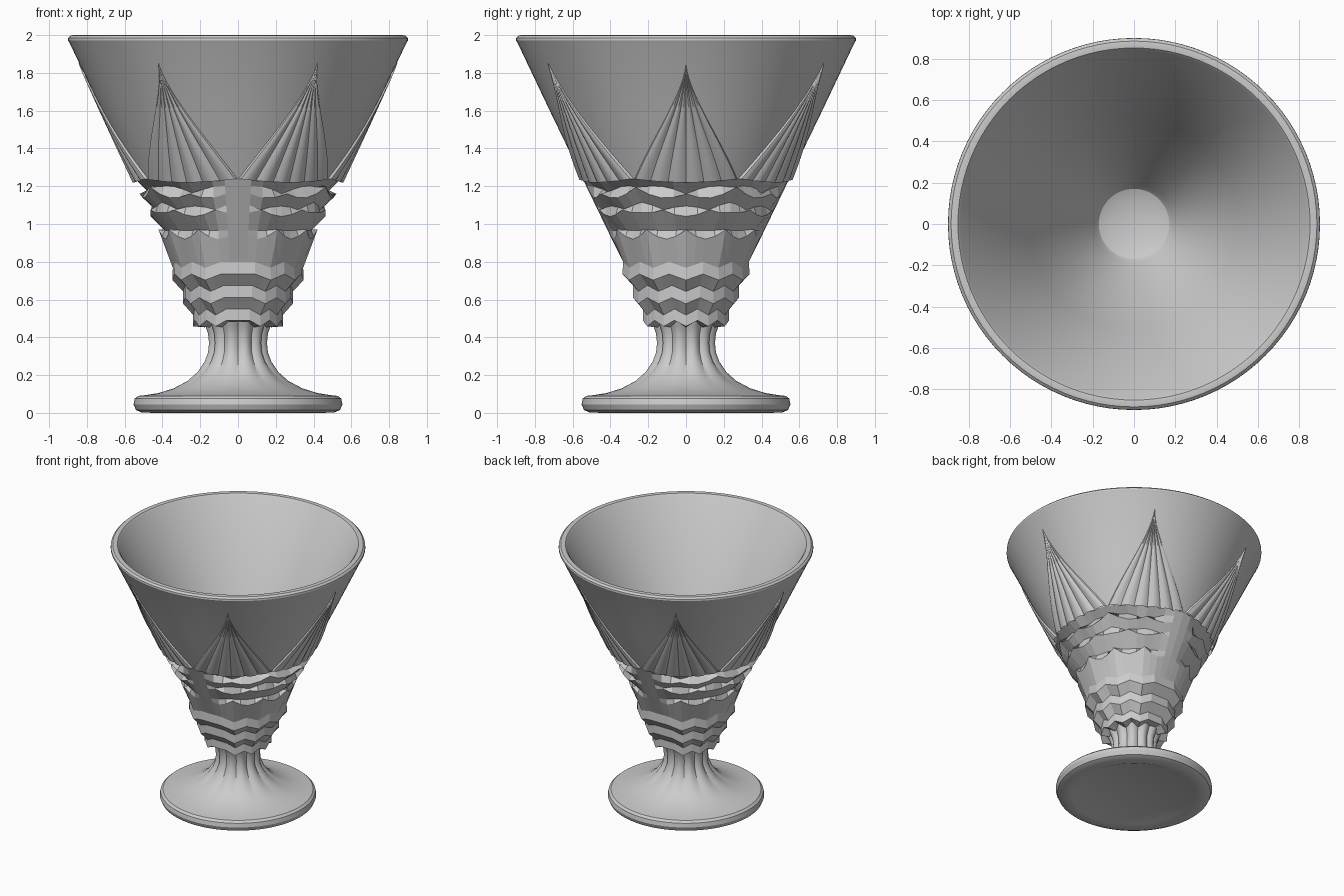
import bpy, bmesh
from math import sin, cos, pi, radians, degrees

if "Cube" in bpy.data.objects:
    bpy.data.objects.remove(bpy.data.objects["Cube"])


def cone(z):
    """Outer radius of the conical bowl at height z."""
    return 0.90 - 0.483 * (1.97 - z)


def skin(name, nu, nv, fn, closed=True, angle=25):
    """Grid surface: fn(i, j) gives a point; closed wraps around in i."""
    bm = bmesh.new()
    cols = nu if closed else nu + 1
    v = [[bm.verts.new(fn(i, j)) for j in range(nv)] for i in range(cols)]
    for i in range(nu):
        a, b = v[i], v[(i + 1) % cols]
        for j in range(nv - 1):
            bm.faces.new((a[j], b[j], b[j + 1], a[j + 1]))
    bmesh.ops.remove_doubles(bm, verts=bm.verts, dist=1e-5)
    me = bpy.data.meshes.new(name)
    bm.to_mesh(me)
    bm.free()
    ob = bpy.data.objects.new(name, me)
    bpy.context.collection.objects.link(ob)
    if angle:
        bpy.context.view_layer.objects.active = ob
        ob.select_set(True)
        bpy.ops.object.shade_smooth_by_angle(angle=radians(angle))
        ob.select_set(False)
    return ob


def polar(r, th, z):
    return (r * cos(th), r * sin(th), z)


# Bowl: smooth outer cone, rounded rim, inside wall and rounded well
bowl = [(cone(1.24), 1.24), (cone(1.6), 1.6), (0.89, 1.955), (0.90, 1.972),
        (0.899, 1.985), (0.885, 1.998), (0.87, 2.0), (0.852, 1.998),
        (0.84, 1.985), (0.51, 1.32), (0.19, 0.66), (0.17, 0.635),
        (0.12, 0.615), (0, 0.605)]
skin("bowl", 96, len(bowl),
     lambda i, j: polar(bowl[j][0], 2 * pi * i / 96, bowl[j][1]))

# Foot and fluted stem
foot = [(0, 0.008), (0.42, 0.008), (0.44, 0), (0.51, 0.002), (0.54, 0.015),
        (0.553, 0.045), (0.547, 0.075), (0.53, 0.09), (0.49, 0.094),
        (0.42, 0.105), (0.34, 0.13), (0.27, 0.17), (0.22, 0.215),
        (0.182, 0.27), (0.163, 0.32), (0.158, 0.37), (0.163, 0.42),
        (0.178, 0.46), (0.19, 0.485)]


def foot_point(i, j):
    r, z = foot[j]
    th = 2 * pi * i / 96
    fade = min(1, max(0, (z - 0.14) / 0.16))
    return polar(r * (1 - 0.11 * fade * (1 - abs(sin(6 * th)))), th, z)


skin("foot_and_stem", 96, len(foot), foot_point)

# Faceted lower bowl: stepped zigzag bands, then a net of lens-shaped facets
zig = [(0.485, 0.175), (0.49, 0.237), (0.55, 0.237), (0.61, 0.29),
       (0.675, 0.29), (0.735, 0.348), (0.80, 0.345)]
# centre height, bulge in height, radial offset, node phase, lift at valleys
net = [(0.97, -0.05, 0.004, 0, 0), (0.97, -0.005, -0.025, 0, 0),
       (1.07, -0.03, 0.012, 15, 0.02), (1.07, 0.025, -0.02, 15, 0.02),
       (1.16, -0.03, 0.012, 0, 0.035), (1.16, 0.03, -0.045, 0, 0.035),
       (1.24, 0, 0, 0, 0)]


def zig_key(k, j):
    z, r = zig[j]
    return polar(r, radians(15 * k), z - (0.032 if k % 2 == 0 else 0))


def mid(p, q):
    return tuple((a + b) / 2 for a, b in zip(p, q))


def zig_point(i, j):
    def key(k):
        # the front and back points are flattened to a straight chord
        if k % 24 in (6, 18):
            return mid(zig_key(k - 1, j), zig_key(k + 1, j))
        return zig_key(k, j)
    return key(i // 2) if i % 2 == 0 else mid(key(i // 2), key(i // 2 + 1))


def facet_point(i, j):
    if j < len(zig):
        return zig_point(i, j)
    zc, dz, off, phase, lift = net[j - len(zig)]
    deg = 7.5 * i
    d = abs((deg + 30) % 60 - 30)
    t = abs(sin(6 * radians(deg - phase)))
    z = zc + dz * t + lift * (d / 30) ** 2
    away = abs(deg % 180 - 90)
    fade = min(1, max(0, (away - 7.5) / 15))      # smooth front and back
    return polar(cone(z) + off * fade, radians(deg), z)


skin("facet_bands", 48, len(zig) + len(net), facet_point, angle=0)

# Six tall fluted spikes, fanning down from a point on the cone
NU, NV = 36, 17
for n in range(6):
    def spike_point(i, j, a=n * pi / 3):
        u = 2 * i / NU - 1
        v = j / (NV - 1)
        z = 1.22 + 0.02 * u * u
        z += (1.85 - z) * v
        th = a + u * (pi / 6) * (1 - v) ** 1.6
        ridge = abs(sin(3 * pi * u))
        off = 0.002 + (0.016 * ridge + 0.004) * (1 - v) ** 0.6
        if abs(u) == 1:
            off = -0.004
        return polar(cone(z) + off, th, z)
    skin("fluted_spike_%d" % (n + 1), NU, NV, spike_point, closed=False)
